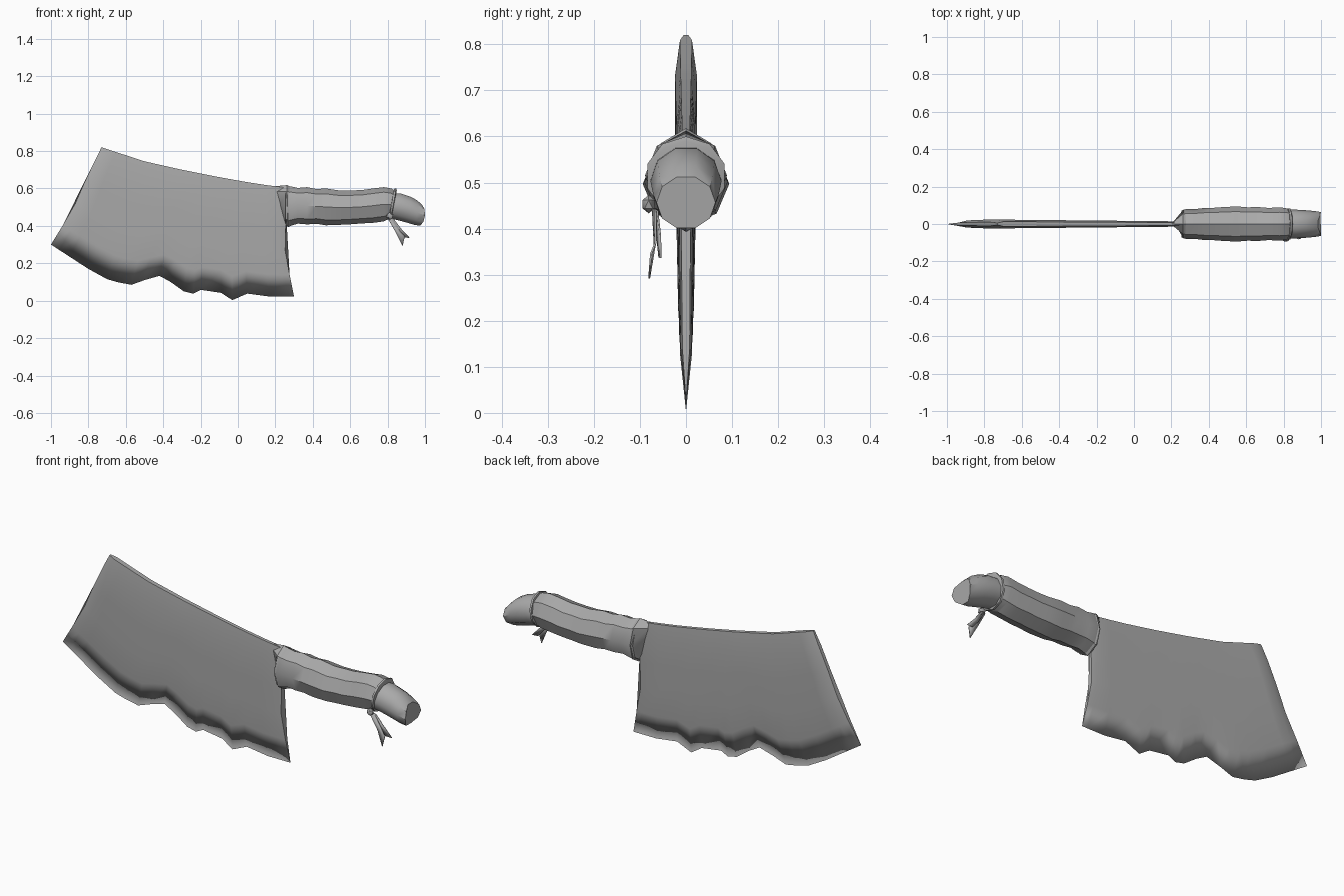
import bpy, bmesh, math
from mathutils import Vector

cube = bpy.data.objects.get("Cube")
if cube:
    bpy.data.objects.remove(cube, do_unlink=True)

steel = bpy.data.materials.new("plain_grey")
GREY = (0.4, 0.4, 0.4, 1)
steel.diffuse_color = GREY
steel.use_nodes = True
steel.node_tree.nodes["Principled BSDF"].inputs["Base Color"].default_value = GREY


def interp(points, x):
    """Piecewise-linear lookup in a list of (x, value) pairs."""
    for (a, va), (b, vb) in zip(points, points[1:]):
        if x <= b:
            return va + (vb - va) * max(0, (x - a) / (b - a))
    return points[-1][1]


def lerp(a, b, t):
    return a + (b - a) * t


def finish(name, bm, angle=40, soft=lambda e: False):
    """Smooth the mesh, keeping edges above the angle sharp."""
    bmesh.ops.recalc_face_normals(bm, faces=bm.faces[:])
    for f in bm.faces:
        f.smooth = True
    for e in bm.edges:
        e.smooth = soft(e) or e.calc_face_angle(0) < math.radians(angle)
    me = bpy.data.meshes.new(name)
    bm.to_mesh(me)
    bm.free()
    me.materials.append(steel)
    ob = bpy.data.objects.new(name, me)
    bpy.context.collection.objects.link(ob)
    return ob


def loft(name, rings, **kw):
    """Skin a row of equal closed rings and cap both ends."""
    bm = bmesh.new()
    rows = [[bm.verts.new(p) for p in ring] for ring in rings]
    n = len(rows[0])
    for a, b in zip(rows, rows[1:]):
        for i in range(n):
            j = (i + 1) % n
            bm.faces.new((a[i], a[j], b[j], b[i]))
    bm.faces.new(rows[0])
    bm.faces.new(rows[-1])
    return finish(name, bm, **kw)


def oval(top, bottom, half_width, sides=8, turn=0.0, bulge=0.0):
    """Ring spanning a top and a bottom (x, z) point."""
    ring = []
    for i in range(sides):
        a = 2 * math.pi * i / sides + turn
        t = (1 + math.cos(a)) / 2
        ring.append((lerp(bottom[0], top[0], t) + bulge * abs(math.sin(a)),
                     half_width * math.sin(a),
                     lerp(bottom[1], top[1], t)))
    return ring


# Blade: chipped cutting edge, curved spine and slightly curved ends
edge = [(-1, .30), (-.9, .235), (-.8, .17), (-.7, .115), (-.64, .098), (-.57, .085),
        (-.5, .11), (-.42, .133), (-.36, .10), (-.29, .05), (-.24, .038), (-.2, .058),
        (-.09, .042), (-.03, .003), (.05, .038), (.17, .022), (.3, .022)]
spine = [(-.73, .82), (-.5, .745), (-.3, .70), (-.1, .66), (.1, .625), (.25, .605)]
toe = [(0, -1), (.25, -.92), (.42, -.87), (.73, -.80), (1, -.73)]
heel = [(0, .30), (.21, .275), (.44, .25), (.7, .257), (1, .25)]
# height fraction and thickness factor of each row above the cutting edge
rows = [(.2, .8), (.42, .93), (.65, 1), (.86, 1), (1, .55)]

columns = sorted([(x + 1) / 1.3 for x, _ in edge] + [.035, .975])
blade_rings = []
for s in columns:
    z0 = interp(edge, lerp(-1, .3, s))
    z1 = interp(spine, lerp(-.73, .25, s))
    thick = lerp(.024, .014, s) * (.4 if s < .001 else .7 if s > .999 else 1)
    side = [(lerp(interp(toe, f), interp(heel, f), s), thick * t, lerp(z0, z1, f))
            for f, t in rows]
    front = [(x, -y, z) for x, y, z in side]
    blade_rings.append([(lerp(-1, .3, s), 0, z0)] + front + side[::-1])

cutting = {(round(r[0][0], 4), round(r[0][2], 4)) for r in blade_rings}
loft("blade", blade_rings, angle=35,
     soft=lambda e: all((round(v.co.x, 4), round(v.co.z, 4)) in cutting for v in e.verts))

# Collar: flares from the blade to the grip
loft("collar", [oval((.20, .612), (.252, .41), .013),
                oval((.262, .618), (.268, .393), .078),
                oval((.30, .60), (.30, .41), .07)])

# Grip: uneven wrapped handle, (x, top z, bottom z, half width)
grip = [(.255, .603, .405, .072), (.28, .612, .400, .080), (.32, .603, .412, .079),
        (.37, .607, .408, .085), (.42, .597, .411, .086), (.47, .600, .403, .090),
        (.55, .588, .406, .094), (.61, .590, .409, .089), (.66, .591, .413, .091),
        (.72, .600, .416, .086), (.78, .607, .424, .089), (.82, .600, .430, .086),
        (.845, .585, .438, .081)]
loft("grip", [oval((x, t), (x - (.03 if x > .8 else 0), b), w) for x, t, b, w in grip])

# Pommel: bends down to a saddle-shaped end
pommel = [((.80, .580), (.80, .440), .076, 0), ((.87, .577), (.85, .428), .077, 0),
          ((.92, .560), (.90, .414), .074, .005), ((.955, .540), (.94, .402), .070, .012),
          ((.975, .515), (.965, .398), .064, .03)]
loft("pommel", [oval(t, b, w, 10, math.pi / 10, g) for t, b, w, g in pommel])

# Cord around the grip end
loft("cord", [oval((x + .012, .596 + r), (x - .018, .432 - r), .084 + r, 10)
              for x, r in ((.822, -.006), (.824, .004), (.834, .004), (.837, -.006))])

# Knot on the front of the cord
bm = bmesh.new()
bmesh.ops.create_icosphere(bm, subdivisions=1, radius=1)
for v in bm.verts:
    v.co = Vector((.812, -.081, .453)) + Vector((v.co.x * .02, v.co.y * .016, v.co.z * .02))
finish("knot", bm)

# Two loose cloth tails hanging from the knot
tails = {
    "tail_long": [(.80, -.072, .442), (.825, -.066, .442), (.868, -.066, .37),
                  (.892, -.076, .345), (.880, -.080, .292), (.845, -.068, .362)],
    "tail_short": [(.808, -.066, .445), (.832, -.062, .438), (.872, -.056, .385),
                   (.918, -.055, .336), (.884, -.058, .338), (.850, -.062, .378)],
}
for name, pts in tails.items():
    bm = bmesh.new()
    v = [bm.verts.new(p) for p in pts]
    bm.faces.new((v[0], v[1], v[2], v[5]))
    bm.faces.new((v[5], v[2], v[3], v[4]))
    ob = finish(name, bm)
    mod = ob.modifiers.new("thickness", 'SOLIDIFY')
    mod.thickness = .004
    mod.offset = 0
